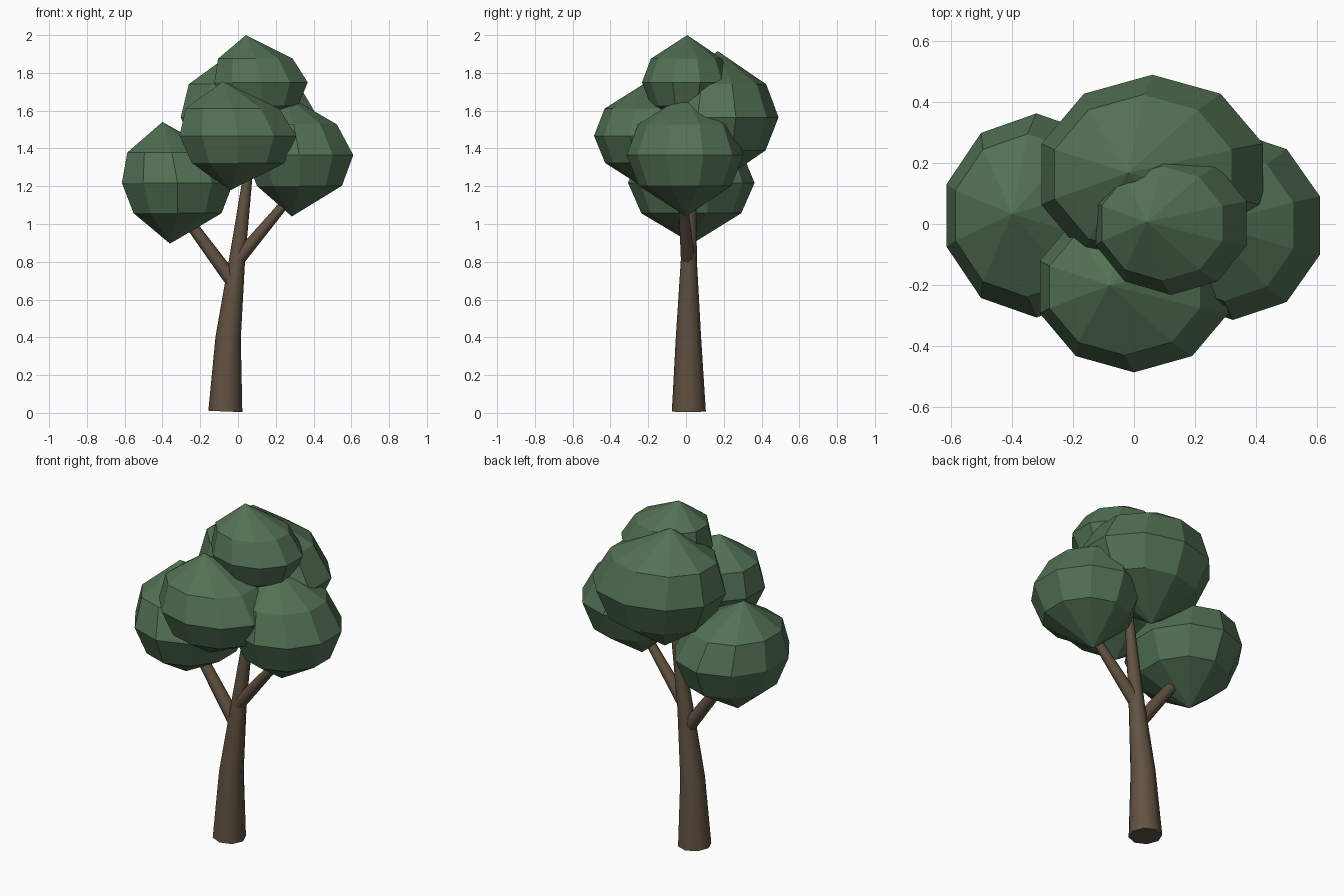
import bpy, bmesh, math
from mathutils import Vector

if "Cube" in bpy.data.objects:
    bpy.data.objects.remove(bpy.data.objects["Cube"])


def material(name, color):
    m = bpy.data.materials.new(name)
    m.diffuse_color = (*color, 1)
    m.use_nodes = True
    m.node_tree.nodes["Principled BSDF"].inputs["Base Color"].default_value = m.diffuse_color
    return m


LEAF = material("leaf green", (0.085, 0.165, 0.088))
BARK = material("bark brown", (0.120, 0.084, 0.054))


def finish(bm, name, mat, smooth):
    bmesh.ops.recalc_face_normals(bm, faces=bm.faces)
    for f in bm.faces:
        f.smooth = smooth and len(f.verts) == 4
    me = bpy.data.meshes.new(name)
    bm.to_mesh(me)
    bm.free()
    me.materials.append(mat)
    ob = bpy.data.objects.new(name, me)
    bpy.context.collection.objects.link(ob)
    return ob


def bridge(bm, rings):
    for a, b in zip(rings, rings[1:]):
        n = len(a)
        for i in range(n):
            j = (i + 1) % n
            bm.faces.new((a[i], a[j], b[j], b[i]))


# Tapered limb: rings perpendicular to a path of (x, y, z, radius)
def limb(name, path, sides=8):
    bm = bmesh.new()
    pts = [Vector(p[:3]) for p in path]
    rings = []
    for k, p in enumerate(pts):
        d = (pts[min(k + 1, len(pts) - 1)] - pts[max(k - 1, 0)]).normalized()
        v = d.cross(Vector((1, 0, 0))).normalized()
        u = v.cross(d)
        r = path[k][3]
        rings.append([bm.verts.new(p + r * (u * math.cos(t) + v * math.sin(t)))
                      for t in (2 * math.pi * i / sides for i in range(sides))])
    bridge(bm, rings)
    bm.faces.new(rings[0])
    bm.faces.new(rings[-1])
    return finish(bm, name, BARK, True)


# Leaf clump: ten-sided faceted ball whose poles lean slightly to -x
def clump(name, center, radii, sides=10):
    bm = bmesh.new()
    (cx, cy, cz), (rx, ry, rz) = center, radii
    rings = []
    for h, s, off in ((-0.5, 0.79, 0.0), (0, 1, 0), (0.5, 0.8, -0.03)):
        rings.append([bm.verts.new((cx + off + s * rx * math.cos(t),
                                    cy + s * ry * math.sin(t), cz + h * rz))
                      for t in (math.pi / 2 + 2 * math.pi * i / sides for i in range(sides))])
    bridge(bm, rings)
    for ring, h, off in ((rings[0], -1, -0.04), (rings[-1], 1, -0.08)):
        pole = bm.verts.new((cx + off, cy + 0.005, cz + h * rz))
        for i in range(sides):
            bm.faces.new((ring[i], ring[(i + 1) % sides], pole))
    return finish(bm, name, LEAF, False)


# Trunk and branches
limb("trunk", [(-0.067, 0.015, 0.008, 0.09), (-0.052, 0.013, 0.4, 0.067),
               (-0.006, 0.015, 0.8, 0.043), (0.065, 0.03, 1.36, 0.021)])
limb("left_branch", [(-0.015, 0.012, 0.68, 0.04), (-0.31, 0.03, 1.08, 0.028)])
limb("right_branch", [(-0.002, 0.01, 0.81, 0.037), (0.30, -0.02, 1.17, 0.022)])

# Foliage
clump("left_foliage", (-0.32, 0.028, 1.218), (0.31, 0.335, 0.322))
clump("front_foliage", (0.0, -0.207, 1.467), (0.325, 0.28, 0.288))
clump("right_foliage", (0.325, -0.005, 1.365), (0.30, 0.31, 0.325))
clump("back_foliage", (0.06, 0.163, 1.565), (0.382, 0.327, 0.35))
clump("top_foliage", (0.122, 0.002, 1.75), (0.26, 0.235, 0.25))
